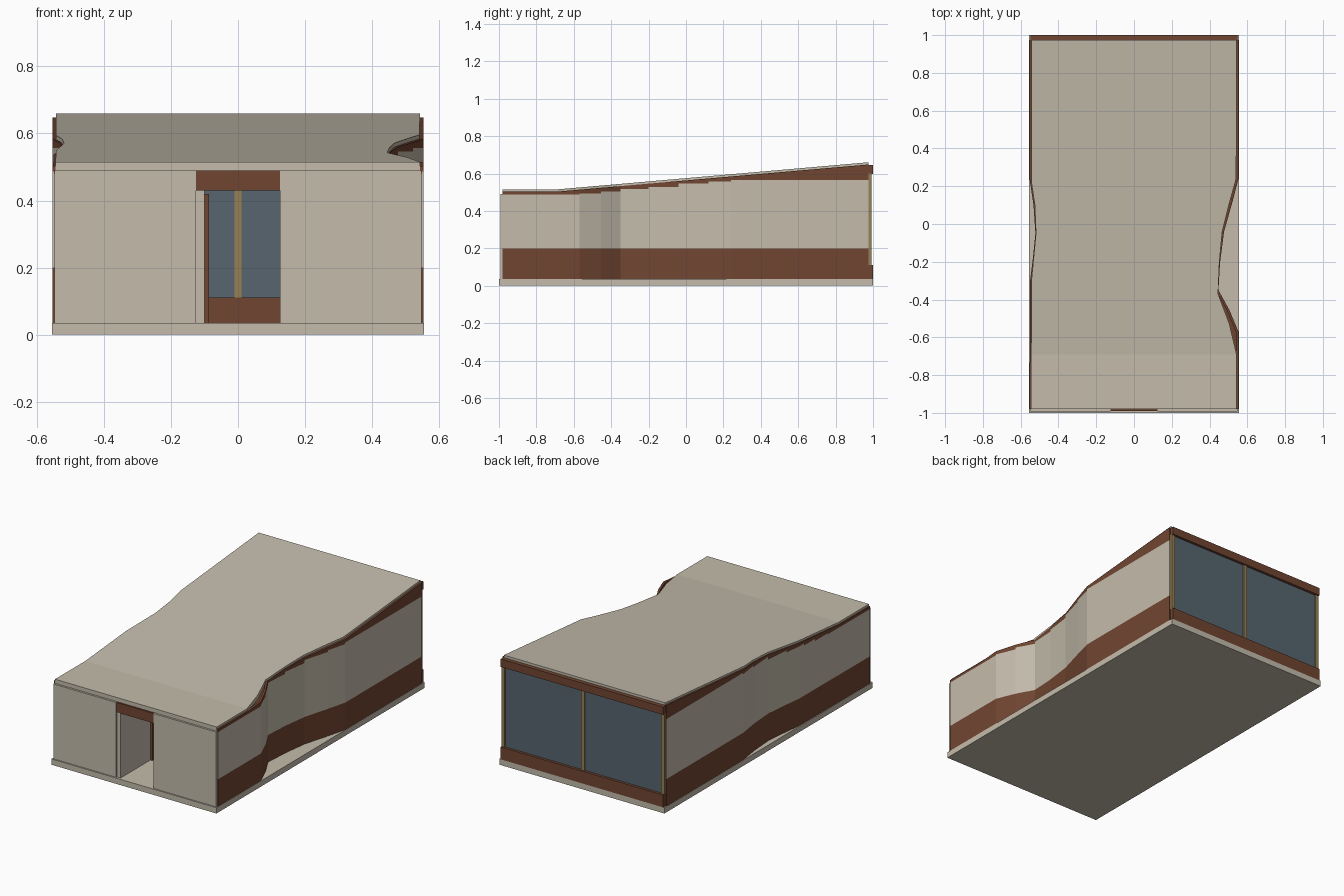
import bpy
import bmesh

cube = bpy.data.objects.get("Cube")
if cube:
    bpy.data.objects.remove(cube, do_unlink=True)


def material(name, rgb):
    m = bpy.data.materials.new(name)
    m.use_nodes = True
    m.diffuse_color = (*rgb, 1)
    m.node_tree.nodes["Principled BSDF"].inputs["Base Color"].default_value = (*rgb, 1)
    return m


CREAM = material("cream plaster", (0.55, 0.50, 0.41))
BROWN = material("brown timber", (0.165, 0.06, 0.031))
GLASS = material("blue grey glass", (0.095, 0.13, 0.16))
GOLD = material("tan frame", (0.31, 0.22, 0.09))


def loft(name, rows, mat):
    """Solid through cross-sections (y, x0, x1, z bottom, z top)."""
    bm = bmesh.new()
    rings = [[bm.verts.new(p) for p in ((a, y, b), (c, y, b), (c, y, t), (a, y, t))]
             for y, a, c, b, t in rows]
    for r, s in zip(rings, rings[1:]):
        for i in range(4):
            j = (i + 1) % 4
            bm.faces.new((r[i], r[j], s[j], s[i]))
    bm.faces.new(rings[0])
    bm.faces.new(rings[-1])
    bmesh.ops.recalc_face_normals(bm, faces=bm.faces)
    me = bpy.data.meshes.new(name)
    bm.to_mesh(me)
    bm.free()
    me.materials.append(mat)
    ob = bpy.data.objects.new(name, me)
    bpy.context.collection.objects.link(ob)
    return ob


def box(name, x, y, z, mat):
    return loft(name, [(y[0], *x, *z), (y[1], *x, *z)], mat)


def interp(path, y):
    for (y0, v0), (y1, v1) in zip(path, path[1:]):
        if y <= y1:
            return v0 + (v1 - v0) * max(0, y - y0) / (y1 - y0)
    return path[-1][1]


# Plan outlines (y, distance from the centre line) and roof profile
FRONT, BACK = -0.98, 0.975
left_wall = [(FRONT, .553), (-.57, .553), (-.455, .505), (-.35, .447), (-.2, .456),
             (-.04, .477), (.12, .522), (.24, .553), (BACK, .553)]
right_wall = [(FRONT, .553), (-.3, .55), (-.18, .535), (-.05, .522), (.1, .532),
              (.24, .553), (BACK, .553)]
left_roof = [(FRONT, .543), (-.69, .543), (-.53, .505), (-.37, .445), (-.2, .452),
             (-.04, .467), (.1, .502), (.24, .541), (BACK, .543)]
right_roof = [(FRONT, .545), (-.3, .543), (-.05, .519), (.1, .525), (.22, .543), (BACK, .543)]
roof_top = [(FRONT, .515), (-.69, .515), (BACK, .66)]
panel_top = [(-.57, .487), (-.455, .493), (-.35, .505), (-.2, .517), (-.04, .528),
             (.12, .546), (.24, .556), (BACK, .565)]


def panel_height(y):
    return next(h for end, h in panel_top if y < end)


# Base slab
box("base_slab", (-.555, .555), (-1, 1), (0, .035), CREAM)

# Roof and the timber ceiling below it
def deck(name, left, right, low, high, mat):
    ys = sorted({p[0] for p in left + right + roof_top})
    loft(name, [(y, -interp(right, y), interp(left, y),
                 interp(roof_top, y) - low, interp(roof_top, y) - high) for y in ys], mat)


deck("roof", left_roof, right_roof, .025, 0, CREAM)
deck("ceiling", [(y, x - .004) for y, x in left_wall],
     [(y, x - .004) for y, x in right_wall], .035, .025, BROWN)

# Curved side walls: timber base band, stepped plaster panels, timber top band
for side, wall, sign in (("left", left_wall, 1), ("right", right_wall, -1)):
    ys = sorted({p[0] for p in wall} | {p[0] for p in panel_top} | {-.69})

    def section(y, bottom, top):
        x = interp(wall, y)
        return (y, sign * (x - .014), sign * x, bottom, top)

    loft(side + "_base_band", [section(y, .035, .2) for y in ys], BROWN)
    for n, (y0, y1) in enumerate(zip(ys, ys[1:])):
        h = panel_height(y0)
        loft(f"{side}_wall_panel_{n}", [section(y, .2, h) for y in (y0, y1)], CREAM)
        loft(f"{side}_top_band_{n}",
             [section(y, h, max(h, interp(roof_top, y) - .012)) for y in (y0, y1)], BROWN)

# Front wall with doorway, lintel and opened door
for side, sign in (("left", 1), ("right", -1)):
    box(side + "_front_wall", (sign * .125, sign * .548), (-.992, -.976), (.035, .49), CREAM)
box("door_lintel", (-.125, .125), (-.99, -.976), (.43, .49), BROWN)
box("door_leaf", (-.125, -.1), (-.985, -.7), (.035, .43), CREAM)
box("door_end_post", (-.125, -.086), (-.7, -.69), (.035, .42), BROWN)

# Glazed back wall
box("back_sill", (-.547, .547), (.972, 1), (.035, .11), BROWN)
box("back_header", (-.547, .547), (.975, 1), (.597, .645), BROWN)
box("back_window", (-.545, .545), (.978, .984), (.11, .6), GLASS)
for name, x in (("left", .537), ("middle", 0), ("right", -.537)):
    box(name + "_mullion", (x - .011, x + .011), (.974, .991), (.11, .6), GOLD)
